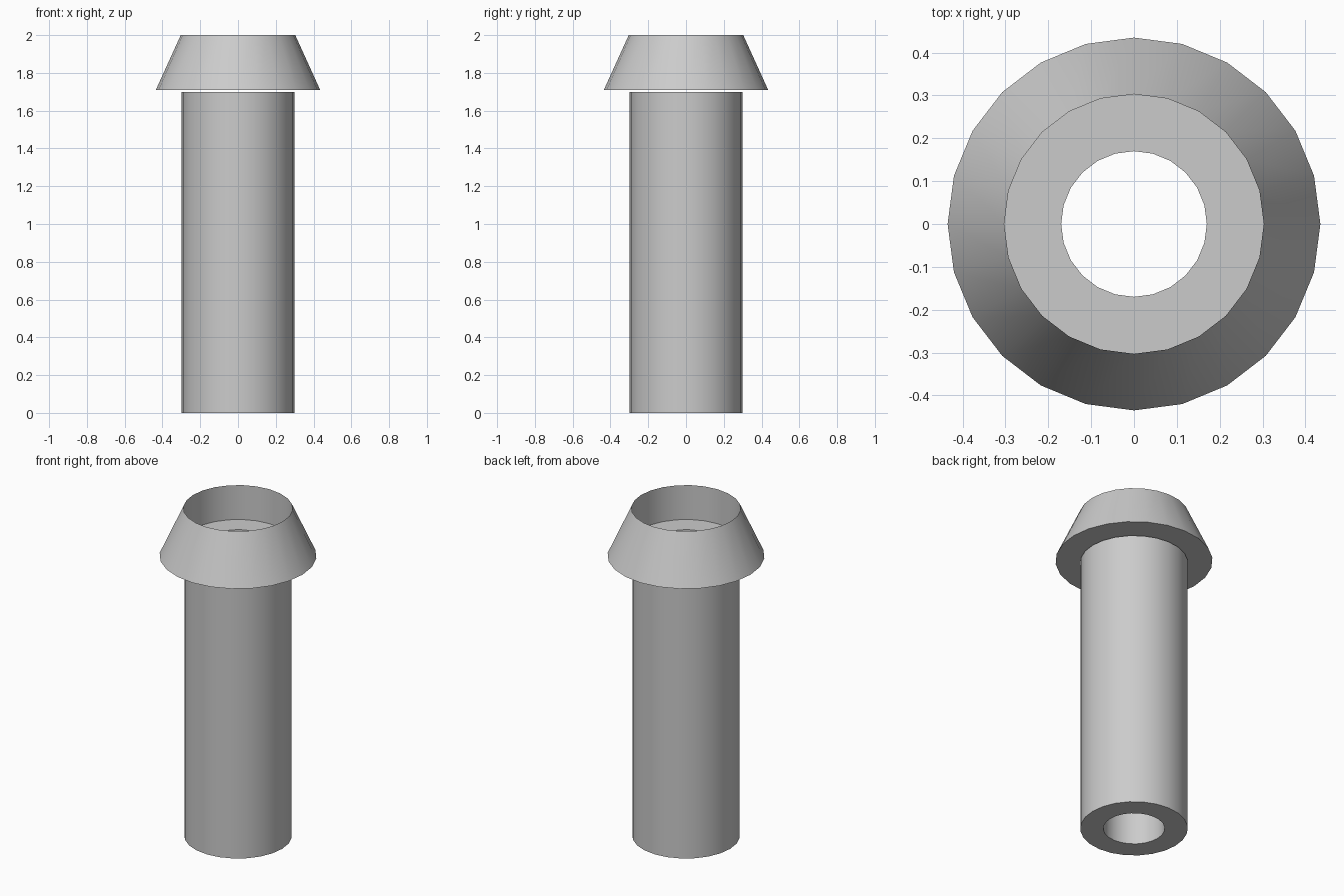
import bpy
import bmesh
from math import cos, sin, tau, radians

cube = bpy.data.objects.get("Cube")
if cube:
    bpy.data.objects.remove(cube, do_unlink=True)

SIDES = 24
BORE = 0.17

grey = bpy.data.materials.new("plain grey")
grey.use_nodes = True
colour = (0.6, 0.6, 0.6, 1)
grey.diffuse_color = colour
grey.node_tree.nodes["Principled BSDF"].inputs["Base Color"].default_value = colour


def lathe(name, profile):
    """Turn a closed (radius, height) outline around the z axis."""
    bm = bmesh.new()
    rings = [[bm.verts.new((r * cos(tau * i / SIDES), r * sin(tau * i / SIDES), z))
              for i in range(SIDES)] for r, z in profile]
    for a, b in zip(rings, rings[1:] + rings[:1]):
        for i in range(SIDES):
            j = (i + 1) % SIDES
            bm.faces.new((a[i], a[j], b[j], b[i]))
    bmesh.ops.recalc_face_normals(bm, faces=bm.faces)
    mesh = bpy.data.meshes.new(name)
    bm.to_mesh(mesh)
    bm.free()
    mesh.materials.append(grey)
    obj = bpy.data.objects.new(name, mesh)
    bpy.context.collection.objects.link(obj)
    bpy.ops.object.select_all(action="DESELECT")
    obj.select_set(True)
    bpy.context.view_layer.objects.active = obj
    bpy.ops.object.shade_smooth_by_angle(angle=radians(30))
    return obj


# Hollow shaft
lathe("shaft", [(BORE, 0), (0.298, 0), (0.298, 1.7), (BORE, 1.7)])

# Tapered head with a round recess, floating just above the shaft
lathe("head", [(BORE, 1.71), (0.435, 1.71), (0.303, 2), (0.303, 1.79), (BORE, 1.79)])
